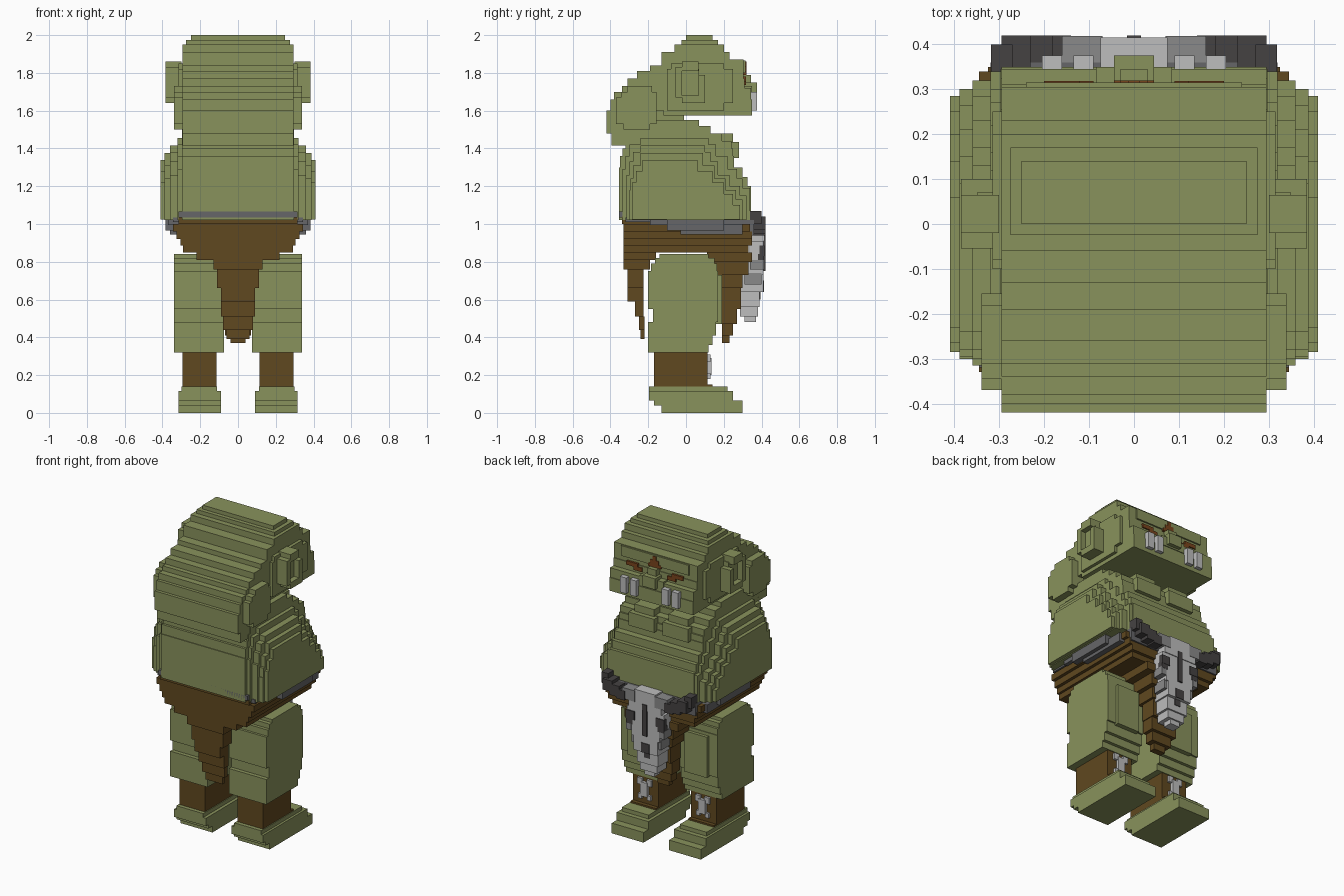
import bpy, bmesh

cube = bpy.data.objects.get("Cube")
if cube:
    bpy.data.objects.remove(cube, do_unlink=True)


def material(name, r, g, b):
    m = bpy.data.materials.new(name)
    m.use_nodes = True
    m.diffuse_color = (r, g, b, 1)
    m.node_tree.nodes["Principled BSDF"].inputs["Base Color"].default_value = (r, g, b, 1)
    return m


GREEN = material("olive skin", .25, .288, .107)
BROWN = material("brown leather", .117, .065, .014)
RUST = material("rust brown", .19, .058, .012)
BELT = material("belt grey", .133, .133, .138)
DARK = material("dark horn", .06, .055, .055)
MID = material("mid grey bone", .254, .254, .254)
LIGHT = material("light bone", .51, .51, .51)


def finish(name, bm, mat):
    bmesh.ops.recalc_face_normals(bm, faces=bm.faces)
    me = bpy.data.meshes.new(name)
    bm.to_mesh(me)
    bm.free()
    me.materials.append(mat)
    ob = bpy.data.objects.new(name, me)
    bpy.context.collection.objects.link(ob)
    return ob


def blocks(name, mat, boxes, mirror=False):
    """Boxes given as (x0, x1, y0, y1, z0, z1), optionally mirrored in x."""
    bm = bmesh.new()
    for x0, x1, y0, y1, z0, z1 in boxes:
        for s in ((1, -1) if mirror else (1,)):
            vs = bmesh.ops.create_cube(bm, size=1)["verts"]
            for v in vs:
                v.co.x = s * ((x0 + x1) / 2 + v.co.x * (x1 - x0))
                v.co.y = (y0 + y1) / 2 + v.co.y * (y1 - y0)
                v.co.z = (z0 + z1) / 2 + v.co.z * (z1 - z0)
    return finish(name, bm, mat)


def stepped(name, mat, x0, x1, z, rows):
    """Stepped side profile, rows of (top z, back y, front y), extruded along x."""
    back, front = [], []
    for top, a, b in rows:
        back += [(a, z), (a, top)]
        front += [(b, z), (b, top)]
        z = top
    outline = []
    for p in front + back[::-1]:
        if not outline or p != outline[-1]:
            outline.append(p)
    bm = bmesh.new()
    face = bm.faces.new([bm.verts.new((x0, y, h)) for y, h in outline])
    new = bmesh.ops.extrude_face_region(bm, geom=[face])["geom"]
    for v in new:
        if isinstance(v, bmesh.types.BMVert):
            v.co.x = x1
    return finish(name, bm, mat)


def tapered(name, mat, rows):
    """Centred blocks, rows of (z0, z1, half width, y0, y1)."""
    return blocks(name, mat, [(-w, w, a, b, z0, z1) for z0, z1, w, a, b in rows])


# Feet, shins and thighs
for side, s in (("left", 1), ("right", -1)):
    stepped(side + "_foot", GREEN, s * .09, s * .315, 0, [
        (.04, -.13, .30), (.065, -.17, .30), (.09, -.195, .25), (.115, -.195, .25)])
    stepped(side + "_foot_top", GREEN, s * .11, s * .30, .115, [(.14, -.195, .22)])
    stepped(side + "_shin", BROWN, s * .115, s * .295, .13, [(.15, -.17, .14), (.33, -.17, .115)])
    stepped(side + "_thigh", GREEN, s * .075, s * .34, .32, [
        (.36, -.2, .12), (.41, -.2, .14), (.48, -.2, .16), (.55, -.175, .17),
        (.75, -.2, .17), (.79, -.185, .165), (.82, -.165, .15), (.84, -.14, .12)])
    stepped(side + "_thigh_pad", GREEN, s * .12, s * .28, .47, [(.73, .1, .19)])
    # Little bone charm on the shin
    blocks(side + "_shin_bone", LIGHT, [
        (s * .205 - .025, s * .205 + .025, .11, .135, .20, .29),
        (s * .205 - .05, s * .205 - .015, .11, .13, .27, .31),
        (s * .205 + .015, s * .205 + .05, .11, .13, .27, .31),
        (s * .205 - .045, s * .205 - .02, .11, .13, .18, .21),
        (s * .205 + .02, s * .205 + .045, .11, .13, .18, .21)])

# Loincloth: waist, then the two hanging flaps
tapered("loincloth_waist", BROWN, [
    (.85, .885, .29, -.33, .33), (.885, .92, .305, -.33, .35),
    (.92, .96, .325, -.33, .35), (.96, 1.0, .345, -.33, .34), (1.0, 1.04, .315, -.34, .33)])
tapered("back_flap", BROWN, [
    (.81, .85, .22, -.33, -.16), (.76, .81, .13, -.33, -.19), (.66, .76, .11, -.31, -.225),
    (.59, .66, .09, -.31, -.225), (.51, .59, .09, -.27, -.225),
    (.44, .51, .08, -.25, -.22), (.39, .44, .06, -.24, -.22)])
tapered("front_flap", BROWN, [
    (.80, .85, .19, .11, .35), (.73, .80, .14, .13, .33), (.66, .73, .11, .17, .30),
    (.55, .66, .095, .19, .29), (.47, .55, .09, .19, .27),
    (.41, .47, .07, .19, .25), (.37, .41, .04, .19, .23)])

# Belt, dropping toward the front
blocks("belt", BELT, [
    (-.315, .315, -.355, -.31, 1.035, 1.065), (-.345, .345, -.32, -.19, 1.01, 1.035),
    (-.37, .37, -.19, -.1, .995, 1.03), (-.385, .385, -.1, .2, .965, 1.025),
    (-.36, .36, -.03, .30, .945, 1.0), (-.32, .32, .2, .36, .94, 1.02)])

# Torso: a full core with narrower profiles stepping outward on each side
stepped("torso_core", GREEN, -.297, .297, 1.02, [
    (1.2, -.355, .345), (1.25, -.355, .325), (1.3, -.355, .30), (1.36, -.35, .255),
    (1.40, -.335, .25), (1.44, -.32, .24), (1.48, -.30, .19), (1.52, -.25, .13), (1.55, -.2, .07)])
stepped("torso_layer_inner", GREEN, -.32, .32, 1.02, [
    (1.19, -.335, .34), (1.24, -.335, .30), (1.29, -.335, .27), (1.36, -.32, .22),
    (1.42, -.30, .16), (1.455, -.24, .12)])
stepped("torso_layer_middle", GREEN, -.36, .36, 1.02, [
    (1.15, -.315, .32), (1.20, -.315, .285), (1.26, -.315, .23), (1.33, -.30, .17),
    (1.38, -.28, .13), (1.415, -.24, .10)])
stepped("torso_layer_outer", GREEN, -.388, .388, 1.02, [
    (1.13, -.30, .30), (1.18, -.30, .265), (1.24, -.295, .21), (1.31, -.28, .15), (1.375, -.24, .09)])
stepped("torso_side", GREEN, -.41, .41, 1.025, [
    (1.1, -.285, .285), (1.16, -.285, .25), (1.22, -.285, .20), (1.28, -.265, .14), (1.34, -.23, .06)])
blocks("chest", GREEN, [
    (.03, .21, .15, .28, 1.35, 1.435), (.05, .19, .12, .25, 1.43, 1.48)], mirror=True)

# Hump, neck and head in one stepped profile
blocks("neck", GREEN, [(-.25, .25, -.25, -.01, 1.45, 1.62)])
stepped("hump", GREEN, -.295, .295, 1.415, [
    (1.48, -.395, -.2), (1.60, -.42, -.16), (1.66, -.40, -.12), (1.70, -.38, -.1),
    (1.73, -.34, -.1), (1.77, -.31, -.1), (1.81, -.26, -.1), (1.84, -.19, -.1)])
stepped("hump_side", GREEN, -.34, .34, 1.50, [
    (1.53, -.33, -.19), (1.56, -.37, -.155), (1.67, -.37, -.155), (1.70, -.345, -.155), (1.73, -.31, -.18)])
stepped("head", GREEN, -.295, .295, 1.575, [
    (1.66, -.12, .35), (1.72, -.13, .345), (1.77, -.13, .31), (1.87, -.13, .305),
    (1.91, -.13, .23), (1.95, -.06, .20)])
tapered("head_crown", GREEN, [(1.95, 1.975, .275, -.025, .17), (1.975, 2.0, .25, .0, .14)])
blocks("brow", GREEN, [(-.24, .24, .2, .315, 1.80, 1.865)])
stepped("cheek", GREEN, -.315, .315, 1.60, [
    (1.64, -.10, .20), (1.82, -.10, .25), (1.85, -.08, .20)])
# Ears: raised rim around a sunken middle
blocks("ears", GREEN, [
    (.30, .385, -.055, -.02, 1.67, 1.83), (.30, .385, .065, .10, 1.64, 1.79),
    (.30, .385, -.02, .065, 1.81, 1.86), (.30, .385, -.02, .065, 1.64, 1.68),
    (.30, .35, -.025, .07, 1.67, 1.82)], mirror=True)

# Face
blocks("nose", GREEN, [
    (-.085, .085, .29, .35, 1.67, 1.73), (-.045, .045, .29, .375, 1.68, 1.75),
    (-.03, .03, .29, .345, 1.75, 1.79)])
blocks("forehead_mark", RUST, [
    (-.045, .045, .30, .319, 1.79, 1.81), (-.03, .03, .30, .319, 1.81, 1.835),
    (-.012, .012, .30, .319, 1.835, 1.86)])
blocks("eyes", RUST, [
    (.09, .15, .30, .318, 1.735, 1.76), (.12, .20, .30, .318, 1.755, 1.78)], mirror=True)
blocks("tusks", LIGHT, [
    (.09, .135, .33, .375, 1.60, 1.70), (.16, .205, .33, .375, 1.60, 1.70)], mirror=True)

# Skull ornament on the belt
tapered("skull", LIGHT, [
    (.97, 1.03, .075, .34, .415), (.91, .97, .115, .34, .415), (.80, .91, .13, .335, .41),
    (.73, .80, .10, .31, .41), (.64, .73, .085, .29, .41), (.56, .64, .075, .28, .39),
    (.51, .56, .06, .285, .38), (.48, .51, .035, .31, .37)])
blocks("skull_sides", MID, [
    (.07, .16, .35, .418, .95, 1.02), (.10, .135, .34, .413, .76, .81),
    (.08, .105, .31, .40, .68, .74)], mirror=True)
blocks("skull_eyes", DARK, [
    (.075, .135, .39, .416, .83, .885), (.09, .135, .38, .414, .80, .84)], mirror=True)
blocks("skull_markings", DARK, [
    (-.016, .016, .40, .42, .75, .95), (-.03, .03, .39, .414, .64, .70), (-.02, .02, .37, .394, .60, .64)])
blocks("skull_horns", DARK, [
    (.14, .20, .345, .42, .94, 1.0), (.18, .25, .345, .42, .95, 1.02),
    (.23, .295, .34, .42, .97, 1.04), (.27, .318, .335, .40, 1.0, 1.07)], mirror=True)
